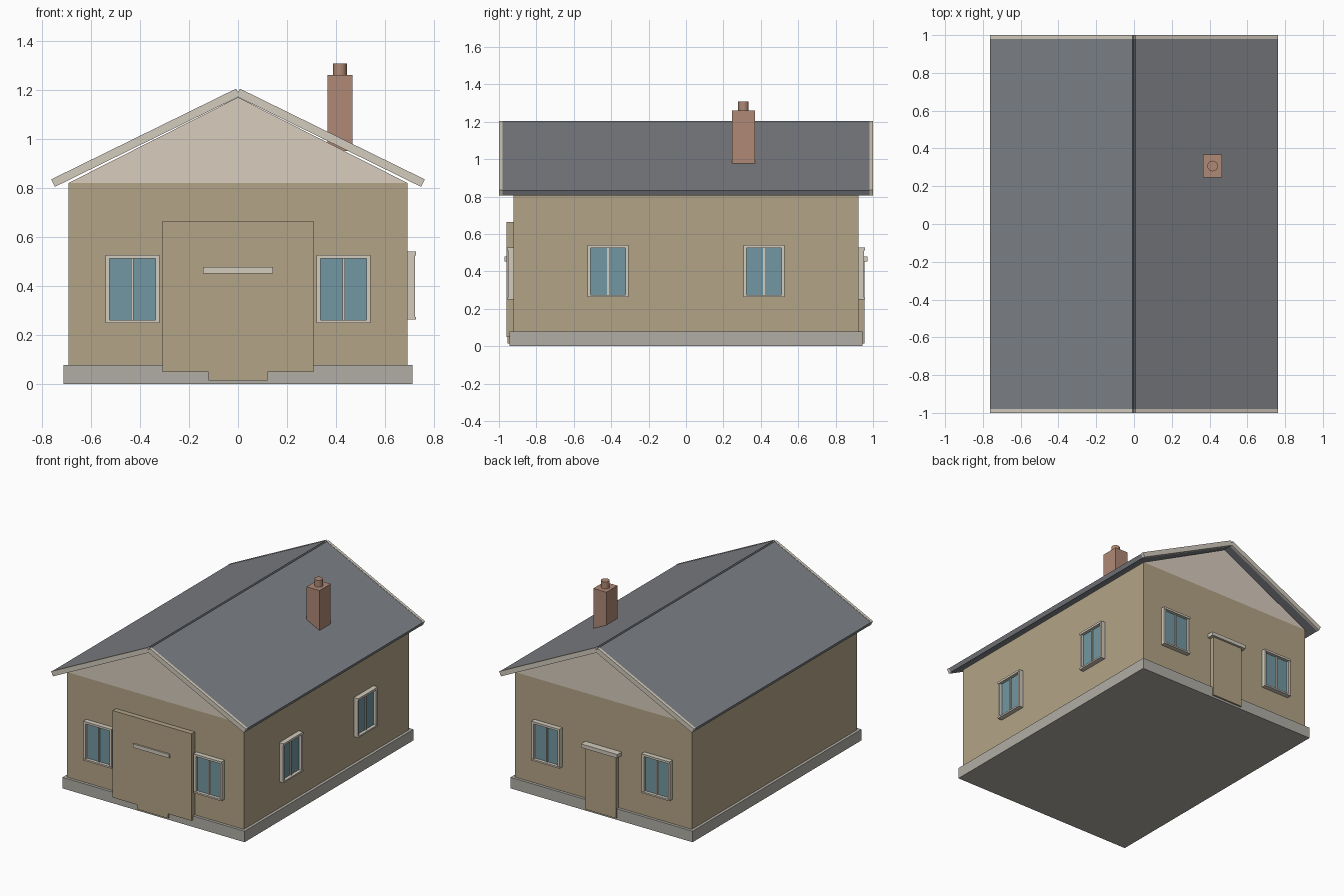
import bpy, bmesh, math
from mathutils import Matrix, Vector

if "Cube" in bpy.data.objects:
    bpy.data.objects.remove(bpy.data.objects["Cube"])


def material(name, rgb):
    m = bpy.data.materials.new(name)
    m.diffuse_color = (*rgb, 1)
    m.use_nodes = True
    m.node_tree.nodes["Principled BSDF"].inputs["Base Color"].default_value = m.diffuse_color
    return m


WALL = material("tan_render", (0.45, 0.37, 0.24))
CREAM = material("cream_trim", (0.65, 0.60, 0.51))
GABLE = material("gable_cream", (0.69, 0.61, 0.51))
STONE = material("plinth_grey", (0.44, 0.42, 0.38))
SLATE = material("slate", (0.20, 0.21, 0.23))
BRICK = material("brick", (0.43, 0.25, 0.18))
GLASS = material("glass", (0.17, 0.31, 0.36))


def finish(name, bm, mat, matrix=Matrix()):
    bmesh.ops.recalc_face_normals(bm, faces=bm.faces)
    me = bpy.data.meshes.new(name)
    bm.to_mesh(me)
    bm.free()
    me.materials.append(mat)
    ob = bpy.data.objects.new(name, me)
    ob.matrix_world = matrix
    bpy.context.collection.objects.link(ob)
    return ob


def boxes(name, spans, mat, matrix=Matrix()):
    """One object from boxes given as (x0, x1, y0, y1, z0, z1)."""
    bm = bmesh.new()
    for x0, x1, y0, y1, z0, z1 in spans:
        mid = Vector((x0 + x1, y0 + y1, z0 + z1)) / 2
        size = Matrix.Diagonal((x1 - x0, y1 - y0, z1 - z0, 1))
        bmesh.ops.create_cube(bm, size=1, matrix=Matrix.Translation(mid) @ size)
    return finish(name, bm, mat, matrix)


def prism(name, profile, y0, y1, mat):
    """Extrude an x/z profile along y."""
    bm = bmesh.new()
    face = bm.faces.new([bm.verts.new((x, y0, z)) for x, z in profile])
    ext = bmesh.ops.extrude_face_region(bm, geom=[face])
    verts = [v for v in ext["geom"] if isinstance(v, bmesh.types.BMVert)]
    bmesh.ops.translate(bm, verts=verts, vec=(0, y1 - y0, 0))
    return finish(name, bm, mat)


# Body
WX, WY = 0.692, 0.923
boxes("plinth", [(-0.712, 0.712, -0.943, 0.943, 0, 0.078)], STONE)
boxes("walls", [(-WX, WX, -WY, WY, 0.07, 0.82)], WALL)
prism("gable", [(-WX, 0.82), (WX, 0.82), (0, 1.17)], -WY, WY, GABLE)

# Roof slabs and barge boards, square-ended so a small groove is left at the ridge
ridge, eave = Vector((0.008, 1.205)), Vector((0.762, 0.835))
slope = (eave - ridge).normalized()
inward = Vector((slope.y, -slope.x))


def slab(side, top, bottom):
    pts = [ridge + inward * top, eave + inward * top,
           eave + inward * bottom, ridge + inward * bottom]
    return [(side * p.x, p.y) for p in pts]


for side, label in ((-1, "left"), (1, "right")):
    prism(f"roof_{label}", slab(side, 0.002, 0.032), -0.98, 0.98, SLATE)
    for end, where in ((-1, "front"), (1, "back")):
        prism(f"barge_board_{where}_{label}", slab(side, 0, 0.034),
              end * 0.98, end * 1.0, CREAM)

# Chimney
boxes("chimney", [(0.365, 0.467, 0.245, 0.369, 0.95, 1.26)], BRICK)
bm = bmesh.new()
bmesh.ops.create_cone(bm, cap_ends=True, segments=24, radius1=0.028, radius2=0.028,
                      depth=0.068, matrix=Matrix.Translation((0.416, 0.307, 1.274)))
pot = finish("chimney_pot", bm, BRICK)
bpy.context.view_layer.objects.active = pot
pot.select_set(True)
bpy.ops.object.shade_smooth_by_angle()
pot.select_set(False)


# Wall fittings are built facing -y and then turned onto their wall
def on_wall(turn, dist, along=0, z=0):
    return Matrix.Rotation(math.radians(turn), 4, "Z") @ Matrix.Translation((along, -dist, z))


def window(name, place):
    w, h, b = 0.11, 0.1385, 0.016
    boxes(name + "_frame", [
        (-w, w, -0.034, 0.01, h - 0.015, h),
        (-w, w, -0.034, 0.01, -h, -h + 0.011),
        (-w, -w + b, -0.030, 0.01, -h, h),
        (w - b, w, -0.030, 0.01, -h, h),
        (-0.005, 0.005, -0.020, 0.01, -h, h)], CREAM, place)
    boxes(name + "_glass", [(-w + b, w - b, -0.012, 0.01, -h + 0.01, h - 0.01)], GLASS, place)


for turn, where in ((0, "front"), (180, "back")):
    for i, x in enumerate((-0.431, 0.431)):
        window(f"{where}_window_{i + 1}", on_wall(turn, WY, x, 0.388))
    place = on_wall(turn, WY)
    boxes(f"{where}_door", [(-0.12, 0.12, -0.032, 0.01, 0.015, 0.455)], WALL, place)
    boxes(f"{where}_door_lintel", [(-0.142, 0.142, -0.048, 0.01, 0.452, 0.478)], CREAM, place)

for i, y in enumerate((-0.417, 0.417)):
    window(f"side_window_{i + 1}", on_wall(90, WX, y, 0.402))

# Wide panel over the front door
boxes("front_panel", [(-0.308, 0.308, -0.96, -0.91, 0.05, 0.665)], WALL)
